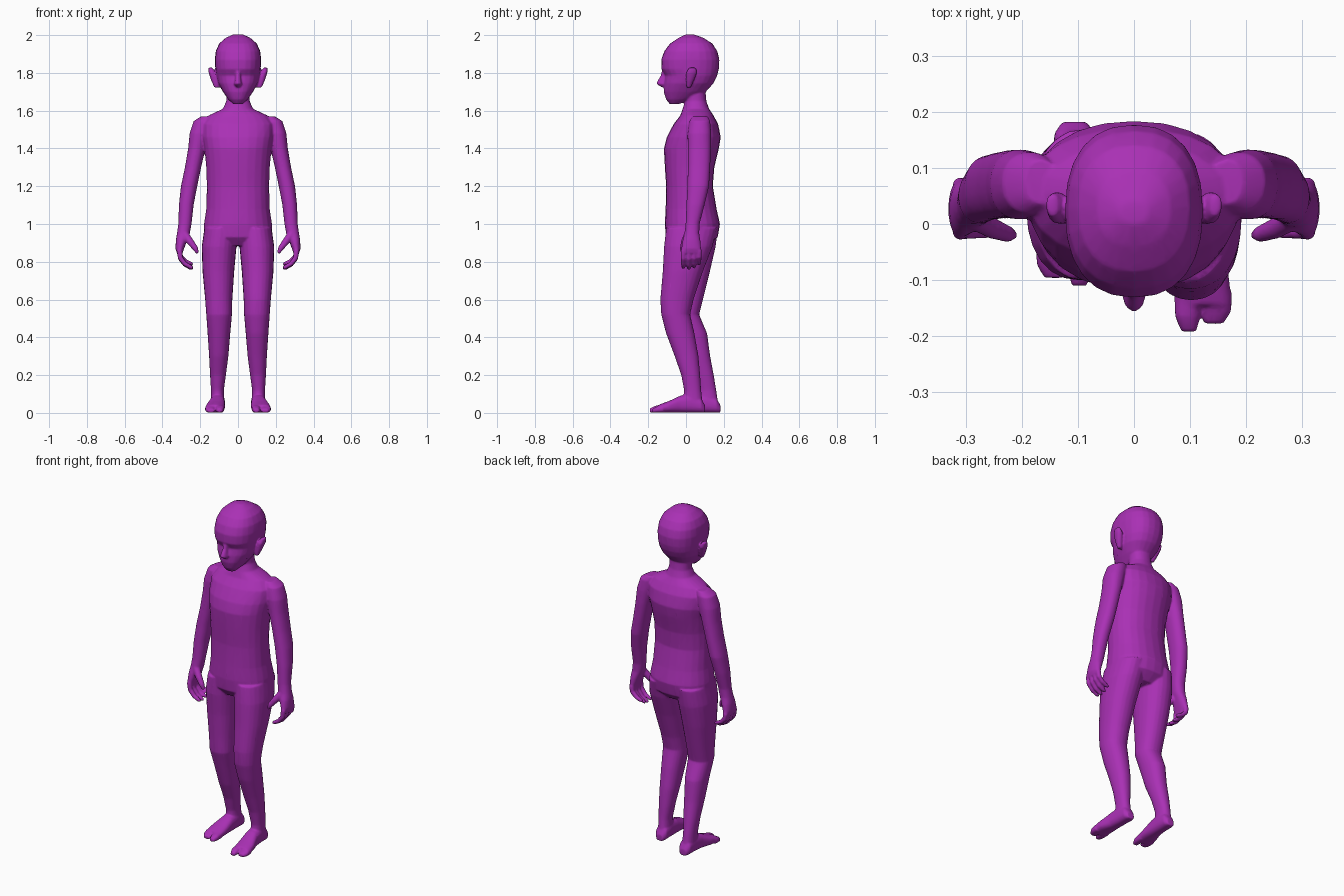
import bpy, bmesh
from math import cos, sin, pi
from mathutils import Vector

bm = bmesh.new()


def power(v, p):
    return (1 if v >= 0 else -1) * abs(v) ** p


def loft(rings, sides=24, square=2.2):
    """Skin a closed tube through rings of (centre, u axis, v axis)."""
    loops = []
    for c, u, v in rings:
        loop = []
        for i in range(sides):
            a = 2 * pi * i / sides
            loop.append(bm.verts.new(c + u * power(cos(a), 2 / square) + v * power(sin(a), 2 / square)))
        loops.append(loop)
    faces = [bm.faces.new(loops[0][::-1]), bm.faces.new(loops[-1])]
    for a, b in zip(loops, loops[1:]):
        for i in range(sides):
            j = (i + 1) % sides
            faces.append(bm.faces.new((a[i], a[j], b[j], b[i])))
    bmesh.ops.recalc_face_normals(bm, faces=faces)


def stack(rows, s=1, square=2.2):
    """Horizontal rings: z, centre x, half width, front y, back y."""
    loft([(Vector((s * cx, (f + b) / 2, z)), Vector((rx, 0, 0)), Vector((0, (b - f) / 2, 0)))
          for z, cx, rx, f, b in rows], square=square)


def along_y(rows, s, dy):
    """Upright rings: y, centre x, half width, height (resting on the floor)."""
    loft([(Vector((s * cx, y + dy, h / 2 + 0.001)), Vector((rx, 0, 0)), Vector((0, 0, h / 2)))
          for y, cx, rx, h in rows], square=2.5)


def tube(points, radii, s):
    """Round tube with rings square to its path."""
    pts = [Vector((s * x, y, z)) for x, y, z in points]
    rings = []
    for i, p in enumerate(pts):
        t = (pts[min(i + 1, len(pts) - 1)] - pts[max(i - 1, 0)]).normalized()
        u = t.cross(Vector((0, 1, 0))).normalized()
        rings.append((p, u * radii[i], t.cross(u) * radii[i]))
    loft(rings, 12, 2)


# Torso and neck
stack([(0.885, 0, 0.10, -0.07, 0.12), (0.93, 0, 0.18, -0.107, 0.168), (1.0, 0, 0.18, -0.112, 0.18),
       (1.08, 0, 0.168, -0.108, 0.162), (1.2, 0, 0.165, -0.105, 0.142), (1.3, 0, 0.168, -0.112, 0.15),
       (1.4, 0, 0.178, -0.117, 0.174), (1.46, 0, 0.188, -0.102, 0.184), (1.53, 0, 0.19, -0.065, 0.17),
       (1.575, 0, 0.155, -0.03, 0.145), (1.61, 0, 0.08, -0.018, 0.122), (1.65, 0, 0.062, -0.005, 0.108),
       (1.74, 0, 0.06, 0, 0.10)])

# Head: chin, mouth, eye line, brow, crown
stack([(1.634, 0, 0.025, -0.085, -0.04), (1.66, 0, 0.052, -0.106, 0.03), (1.70, 0, 0.08, -0.118, 0.105),
       (1.745, 0, 0.105, -0.117, 0.146), (1.785, 0, 0.115, -0.11, 0.165), (1.82, 0, 0.12, -0.13, 0.174),
       (1.87, 0, 0.123, -0.131, 0.177), (1.915, 0, 0.118, -0.115, 0.166), (1.955, 0, 0.10, -0.085, 0.14),
       (1.985, 0, 0.066, -0.04, 0.094), (2.004, 0, 0.025, 0.0, 0.04)], square=2.35)

# Nose
stack([(1.725, 0, 0.012, -0.13, -0.09), (1.742, 0, 0.022, -0.157, -0.09), (1.755, 0, 0.017, -0.153, -0.09),
       (1.785, 0, 0.014, -0.134, -0.09), (1.82, 0, 0.014, -0.126, -0.09)])

# Legs: the +x leg is forward, the -x leg back; depth profiles differ
leg_front = [(0.98, 0.09, 0.088), (0.88, 0.1, 0.092), (0.75, 0.104, 0.084), (0.6, 0.102, 0.072),
             (0.52, 0.1, 0.068), (0.42, 0.101, 0.06), (0.3, 0.102, 0.051), (0.2, 0.106, 0.042),
             (0.12, 0.109, 0.034), (0.04, 0.107, 0.035)]
leg_depth = {
    1: [(-0.105, 0.165), (-0.116, 0.14), (-0.123, 0.09), (-0.136, 0.04), (-0.131, 0.022),
        (-0.105, 0.045), (-0.06, 0.066), (-0.025, 0.075), (-0.01, 0.08), (-0.015, 0.09)],
    -1: [(-0.1, 0.17), (-0.1, 0.157), (-0.085, 0.127), (-0.075, 0.09), (-0.072, 0.07),
         (-0.04, 0.112), (0.0, 0.128), (0.043, 0.147), (0.064, 0.16), (0.065, 0.172)]}

for s in (1, -1):
    stack([w + d for w, d in zip(leg_front, leg_depth[s])], s)

    # Foot with big toe and the other toes
    dy = 0 if s > 0 else 0.082
    along_y([(0.10, 0.106, 0.022, 0.04), (0.08, 0.106, 0.036, 0.075), (0.03, 0.107, 0.038, 0.10),
             (-0.03, 0.11, 0.041, 0.09), (-0.09, 0.119, 0.05, 0.062), (-0.145, 0.123, 0.051, 0.042)], s, dy)
    along_y([(-0.12, 0.096, 0.024, 0.045), (-0.165, 0.095, 0.022, 0.036), (-0.192, 0.098, 0.014, 0.022)], s, dy)
    along_y([(-0.12, 0.145, 0.03, 0.042), (-0.155, 0.147, 0.027, 0.032), (-0.178, 0.142, 0.018, 0.02)], s, dy)

    # Arm and palm
    stack([(1.57, 0.165, 0.03, 0.035, 0.115), (1.545, 0.185, 0.05, 0.018, 0.128), (1.48, 0.203, 0.053, 0.008, 0.133),
           (1.4, 0.218, 0.046, 0.01, 0.132), (1.3, 0.238, 0.043, 0.01, 0.128), (1.2, 0.259, 0.043, 0.007, 0.122),
           (1.1, 0.274, 0.039, 0.002, 0.098), (1.0, 0.281, 0.035, -0.002, 0.072), (0.95, 0.289, 0.034, -0.008, 0.07),
           (0.915, 0.299, 0.03, -0.018, 0.076), (0.87, 0.308, 0.023, -0.025, 0.08), (0.845, 0.309, 0.015, -0.022, 0.078)], s)

    # Thumb and four curled fingers
    tube([(0.29, 0.015, 0.955), (0.252, -0.008, 0.905), (0.225, -0.018, 0.87), (0.214, -0.02, 0.845)],
         [0.022, 0.019, 0.015, 0.008], s)
    for y, drop in ((-0.014, 0.95), (0.015, 1.0), (0.043, 0.92), (0.069, 0.75)):
        path = [(0.31, 0), (0.305, 0.045), (0.28, 0.078), (0.25, 0.095), (0.238, 0.1)]
        tube([(x, y, 0.862 - d * drop) for x, d in path], [0.015, 0.014, 0.0125, 0.011, 0.006], s)

    # Ear
    stack([(1.722, 0.113, 0.012, 0.003, 0.025), (1.76, 0.124, 0.018, 0.0, 0.042),
           (1.80, 0.136, 0.019, 0.0, 0.058), (1.828, 0.146, 0.011, 0.015, 0.054)], s)

# Fuse all parts into one soft skin
mesh = bpy.data.meshes.new("body")
bm.to_mesh(mesh)
bm.free()
body = bpy.data.objects.new("body", mesh)
bpy.context.collection.objects.link(body)

fuse = body.modifiers.new("fuse", 'REMESH')
fuse.mode = 'VOXEL'
fuse.voxel_size = 0.005
fuse.use_smooth_shade = True
soften = body.modifiers.new("soften", 'SMOOTH')
soften.factor = 0.5
soften.iterations = 6
reduce = body.modifiers.new("reduce", 'DECIMATE')
reduce.ratio = 0.2

purple = bpy.data.materials.new("purple")
purple.diffuse_color = (0.40, 0.03, 0.46, 1)
mesh.materials.append(purple)
